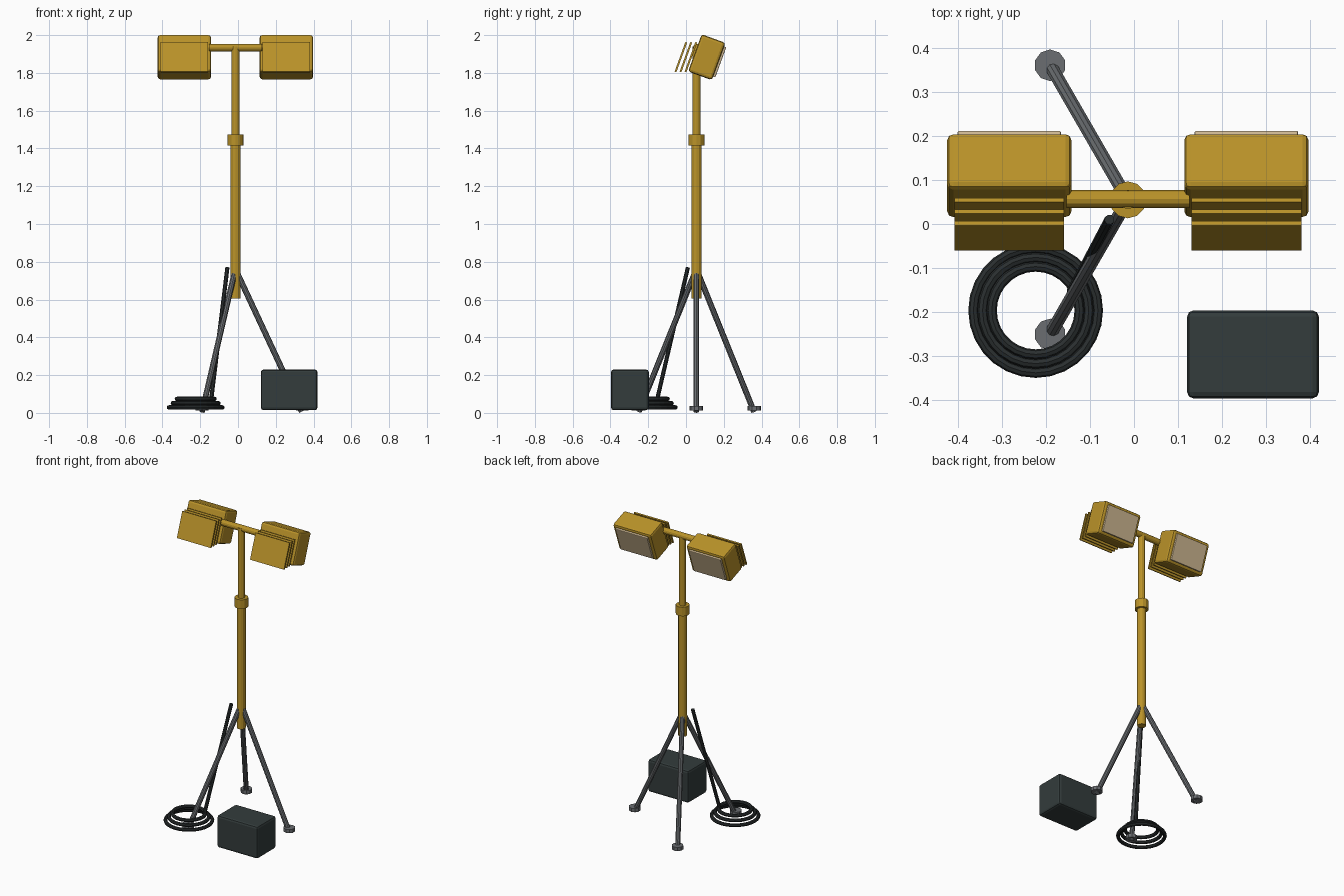
import bpy, math
from mathutils import Vector, Matrix

if "Cube" in bpy.data.objects:
    bpy.data.objects.remove(bpy.data.objects["Cube"])


def material(name, rgb):
    m = bpy.data.materials.new(name)
    m.diffuse_color = (*rgb, 1)
    m.use_nodes = True
    m.node_tree.nodes["Principled BSDF"].inputs["Base Color"].default_value = m.diffuse_color
    return m


OCHRE = material("ochre_paint", (0.49, 0.29, 0.022))
STEEL = material("grey_steel", (0.145, 0.155, 0.165))
DARK = material("dark_case", (0.033, 0.045, 0.045))
RUBBER = material("black_rubber", (0.023, 0.028, 0.029))
GLASS = material("warm_glass", (0.62, 0.48, 0.29))

MX, MY = -0.014, 0.055      # mast axis
TILT = math.radians(-20)    # lamps look down towards the back


def finish(name, mat):
    o = bpy.context.object
    o.name = name
    o.data.materials.append(mat)
    return o


def rod(name, a, b, r, mat, sides=12):
    a, b = Vector(a), Vector(b)
    d = b - a
    bpy.ops.mesh.primitive_cylinder_add(vertices=sides, radius=r, depth=d.length)
    o = finish(name, mat)
    o.matrix_world = Matrix.Translation((a + b) / 2) @ d.to_track_quat('Z', 'Y').to_matrix().to_4x4()
    return o


def block(name, centre, size, mat, tilt=0.0, bevel=0.0):
    bpy.ops.mesh.primitive_cube_add(size=1)
    o = finish(name, mat)
    o.data.transform(Matrix.Diagonal((*size, 1)))
    o.location = centre
    o.rotation_euler = (tilt, 0, 0)
    if bevel:
        b = o.modifiers.new("bevel", 'BEVEL')
        b.width, b.segments = bevel, 2
    return o


# Telescopic mast and crossbar
rod("lower_mast", (MX, MY, 0.605), (MX, MY, 1.43), 0.027, OCHRE)
rod("mast_collar", (MX, MY, 1.415), (MX, MY, 1.475), 0.042, OCHRE)
rod("upper_mast", (MX, MY, 1.40), (MX, MY, 1.94), 0.021, OCHRE)
rod("crossbar", (MX - 0.14, MY + 0.002, 1.934), (MX + 0.14, MY + 0.002, 1.934), 0.02, OCHRE)

# Tripod legs and feet
for i in range(3):
    a = math.radians(120 * i)
    c, s = math.cos(a), math.sin(a)
    rod(f"tripod_leg_{i + 1}", (MX + 0.01 * c, MY + 0.01 * s, 0.74),
        (MX + 0.352 * c, MY + 0.352 * s, 0.007), 0.0155, STEEL, 10)
    fx, fy = MX + 0.354 * c, MY + 0.354 * s
    rod(f"foot_{i + 1}", (fx, fy, 0.012), (fx, fy, 0.036), 0.036, STEEL, 10)

# Lamp heads: housing, glass and cooling fins
n = Vector((0, math.cos(TILT), math.sin(TILT)))
for side, sx in (("left", -1), ("right", 1)):
    c = Vector((MX + 0.27 * sx, 0.11, 1.883))
    block(f"{side}_lamp_housing", c, (0.283, 0.134, 0.21), OCHRE, TILT, 0.014)
    block(f"{side}_lamp_glass", c + n * 0.069, (0.236, 0.02, 0.17), GLASS, TILT, 0.004)
    for k in range(3):
        block(f"{side}_cooling_fin_{k + 1}", (c.x, 0.026 - 0.0265 * k, 1.884),
              (0.25, 0.01, 0.168), OCHRE, TILT)

# Power box
block("power_box", (0.271, -0.297, 0.122), (0.30, 0.20, 0.215), DARK, 0, 0.014)

# Coiled cable and its lead up to the mast
for k, r in enumerate((0.142, 0.121, 0.100)):
    bpy.ops.mesh.primitive_torus_add(location=(-0.224, -0.197, 0.029 + 0.0225 * k),
                                     major_radius=r, minor_radius=0.0115,
                                     major_segments=28, minor_segments=8)
    finish(f"cable_coil_{k + 1}", RUBBER)
rod("cable_lead", (-0.142, -0.153, 0.07), (-0.056, 0.01, 0.77), 0.0115, RUBBER, 8)
